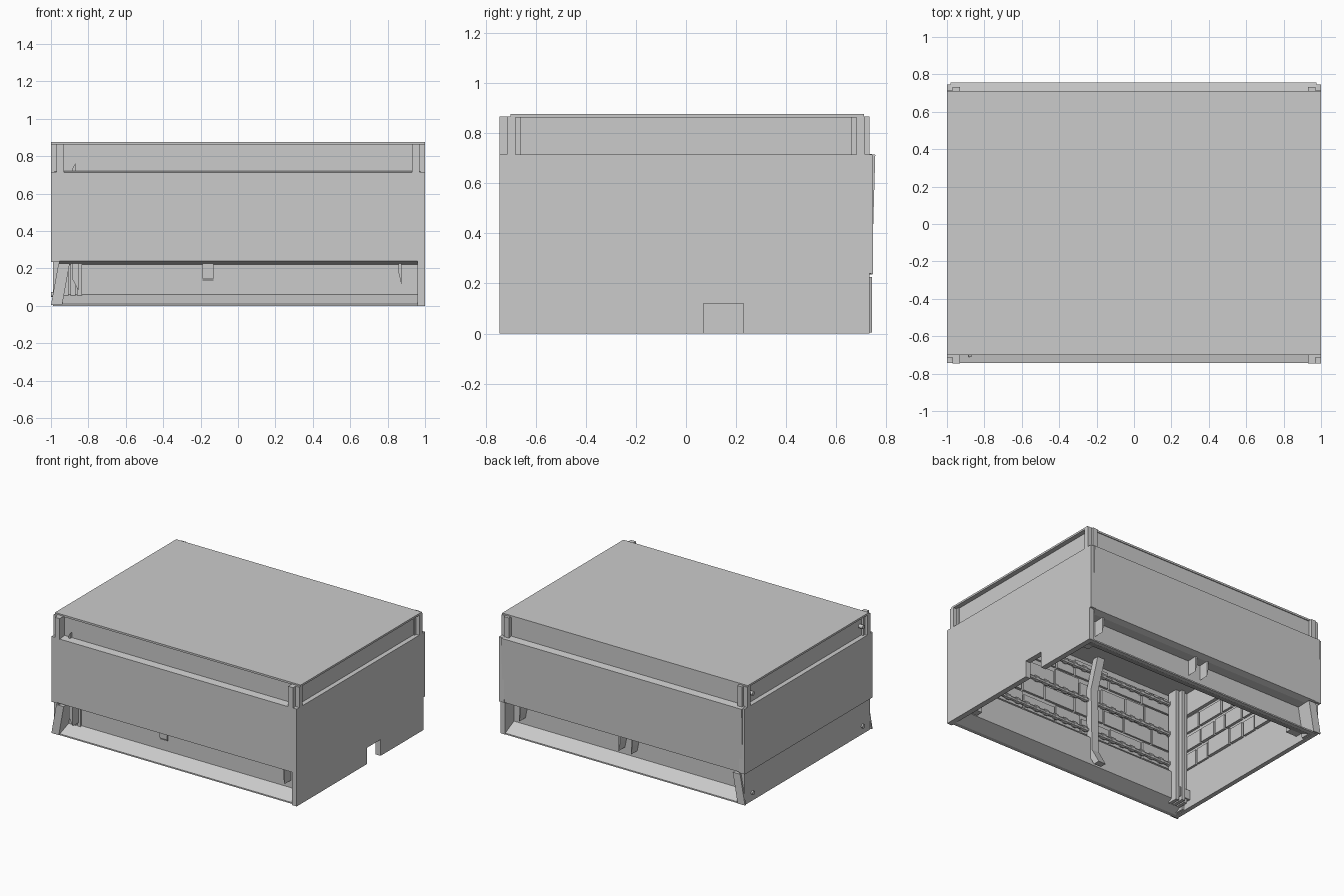
import bpy, math, random
from mathutils import Vector

if "Cube" in bpy.data.objects:
    bpy.data.objects.remove(bpy.data.objects["Cube"])
random.seed(4)


def mesh(name, verts, faces):
    me = bpy.data.meshes.new(name)
    me.from_pydata(verts, [], faces)
    me.update()
    ob = bpy.data.objects.new(name, me)
    bpy.context.collection.objects.link(ob)
    return ob


def prism(name, pts, axis, a, b):
    """Extrude a 2D profile along x (pts = y,z) or y (pts = x,z)."""
    if sum(p[0] * q[1] - q[0] * p[1] for p, q in zip(pts, pts[1:] + pts[:1])) < 0:
        pts = pts[::-1]
    if axis == 'y':
        a, b = b, a
    place = (lambda p, t: (t, p[0], p[1])) if axis == 'x' else (lambda p, t: (p[0], t, p[1]))
    n = len(pts)
    verts = [place(p, t) for t in (a, b) for p in pts]
    faces = [tuple(range(n))[::-1], tuple(range(n, 2 * n))]
    faces += [(i, (i + 1) % n, n + (i + 1) % n, n + i) for i in range(n)]
    return mesh(name, verts, faces)


def box(name, x0, x1, y0, y1, z0, z1):
    return prism(name, [(y0, z0), (y1, z0), (y1, z1), (y0, z1)], 'x', x0, x1)


def rod(name, p, q, r, sides=10):
    p, q = Vector(p), Vector(q)
    bpy.ops.mesh.primitive_cylinder_add(vertices=sides, radius=r, depth=(q - p).length,
                                        location=(p + q) / 2)
    ob = bpy.context.object
    ob.name = name
    ob.rotation_euler = (q - p).to_track_quat('Z', 'Y').to_euler()
    return ob


# Roof slab
box("roof", -1, 1, -0.70, 0.71, 0.862, 0.876)

# Front and back walls: recessed band, thick panel, tucked-in base, flared skirt
wall = [(-.69, .864), (-.69, .722), (-.742, .714), (-.742, .24), (-.70, .225), (-.63, .222),
        (-.63, .06), (-.73, .01), (-.73, 0), (-.70, 0), (-.605, .045), (-.605, .25),
        (-.66, .27), (-.66, .864)]
prism("front_wall", wall, 'x', -.982, .975)
prism("back_wall", [(-y + (.014 if y < -.66 and z > .7 else 0), z) for y, z in wall],
      'x', -.982, .975)

# Right side panel with doorway notch
right = [(-.745, 0), (.07, 0), (.07, .12), (.23, .12), (.23, 0), (.732, 0), (.732, .24),
         (.747, .24), (.747, .716), (-.745, .716)]
prism("right_panel", right, 'x', .96, 1)

# Left side panel: thick above, slightly set back below
box("left_panel_upper", -1, -.955, -.742, .745, .235, .716)
box("left_panel_lower", -.988, -.955, -.73, .73, 0, .235)

# Recessed bands under the roof at the sides
for s, label in ((-1, "left"), (1, "right")):
    a, b = sorted((s * .93, s * .965))
    box(label + "_band", a, b, -.69, .70, .70, .864)

# Corner posts of the upper band, each a stepped pair
for sx in (-1, 1):
    for sy in (-1, 1):
        ye = -.745 if sy < 0 else .732
        for i, (xa, xb, ya, yb) in enumerate(((.965, 1, .68, .715), (.93, .97, .68, abs(ye)))):
            x0, x1 = sorted((sx * xa, sx * xb))
            y0, y1 = sorted((sy * ya, sy * yb))
            box("upper_corner_post", x0, x1, y0, y1, .714, .866)

# Leaning posts at the left corners of the base
lean = [(-.985, .005), (-.94, .005), (-.90, .225), (-.945, .225)]
for sy in (-1, 1):
    y0, y1 = sorted((sy * .62, sy * .742))
    prism("leaning_corner_post", lean, 'y', y0, y1)
    prism("base_end_plate", [(x - .015, z) for x, z in lean], 'y', sy * .742 - .012 * (sy > 0),
          sy * .742 + .012 * (sy < 0))

# Hanging fins below the front and back panels
def fin(x, sy, low, w):
    y0, y1 = sorted((sy * .62, sy * .705))
    prism("hanging_fin", [(x - w, .225), (x + w, .225), (x + w, low), (x - w, low + .06)],
          'y', y0, y1)


fin(-.868, -1, .08, .016)
fin(.866, -1, .115, .007)
for x in (.86, .05, -.05):
    fin(x, 1, .11, .006)

# Small spur behind the front band
prism("band_spur", [(-.885, .722), (-.87, .722), (-.87, .76), (-.885, .735)], 'y', -.71, -.685)

# Connector pegs on the left side
for z, xi in ((.79, -.96), (.42, -.99), (.06, -.98)):
    for y in (-.64, .64):
        rod("connector_peg", (xi, y, z), (-1.0 if z < .5 else -.998, y, z), .014, 12)

# Hollow inside: ceiling beams
for y in (-.3, .15):
    box("ceiling_beam", -.93, .93, y - .02, y + .02, .83, .863)

# Inside columns: a bent one on the front wall, a ribbed one in the left corner
bent = [(-.57, .03), (-.64, .15), (-.65, .62), (-.58, .84)]
prism("bent_column", bent + [(y + .05, z) for y, z in reversed(bent)], 'x', -.19, -.13)
for k in range(3):
    box("corner_column", -.93 + .035 * k, -.905 + .035 * k, -.64, -.56 + .02 * (k == 1), .02, .86)

# Ribbed pipes along the front and left walls
for z in (.32, .55, .78):
    rod("front_pipe", (-.9, -.635, z), (.94, -.635, z), .014, 8)
    for k in range(22):
        x = -.86 + k * .083
        rod("front_pipe_collar", (x, -.635, z), (x + .03, -.635, z), .021, 8)

# Uneven plating on the inner walls
for row in range(4):
    z = .29 + row * .14
    t = -.6
    while t < .55:
        w = random.uniform(.1, .24)
        e = min(t + w, .6)
        box("left_wall_plate", -.956, -.94 + random.uniform(0, .01), t, e - .015,
            z, z + random.uniform(.1, .13))
        t += w
    t = -.85
    while t < .9:
        w = random.uniform(.15, .3)
        e = min(t + w, .93)
        box("front_wall_plate", t, e - .015, -.661, -.65 + random.uniform(0, .006),
            z, z + random.uniform(.1, .13))
        t += w

# Clip blocks at the lower inside corners
for sx in (-1, 1):
    for sy in (-1, 1):
        x0, x1 = sorted((sx * .86, sx * .95))
        y0, y1 = sorted((sy * .55, sy * .61))
        box("corner_clip", x0, x1, y0, y1, .05, .12)
